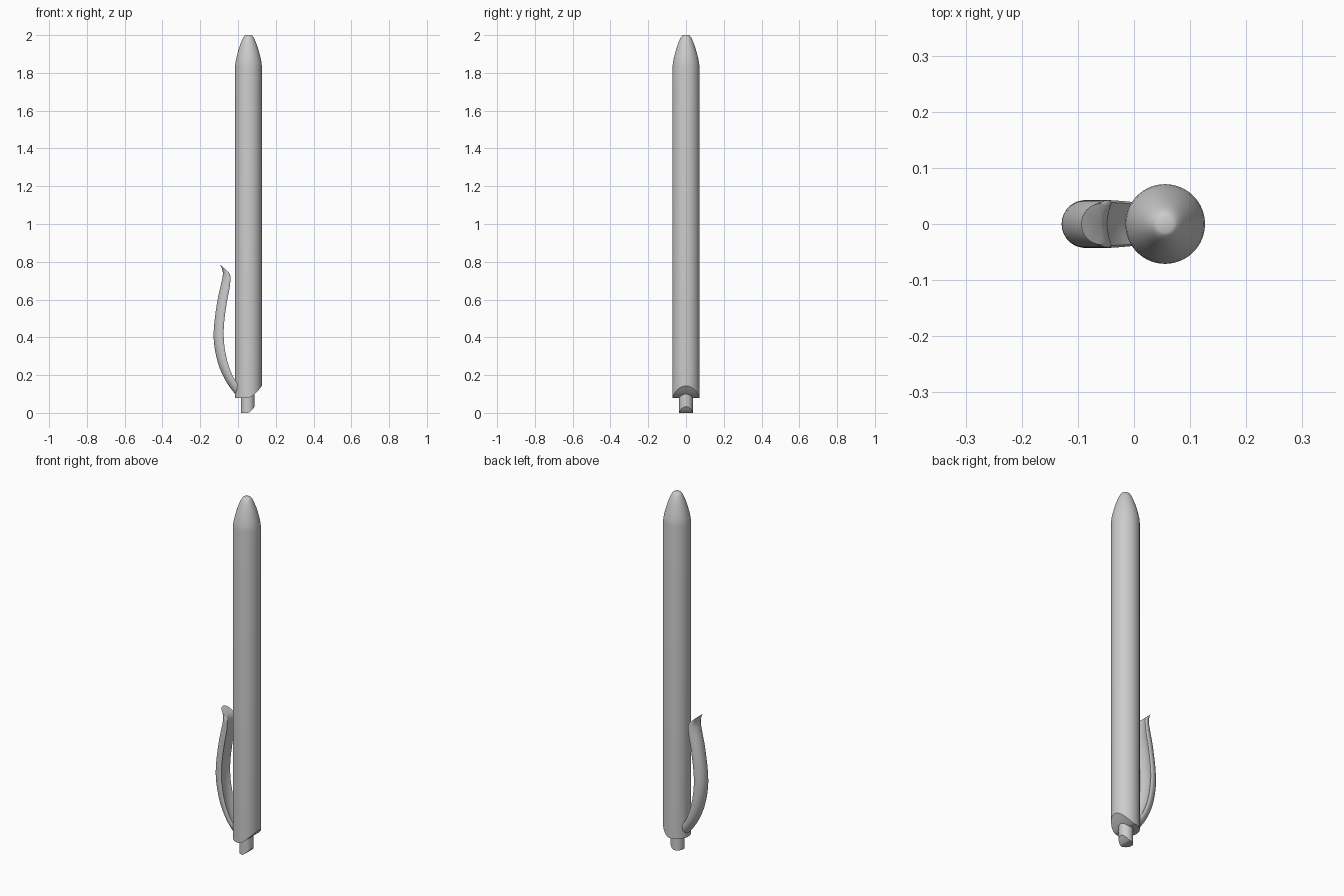
import bpy, bmesh, math
from mathutils import Vector

if "Cube" in bpy.data.objects:
    bpy.data.objects.remove(bpy.data.objects["Cube"])

grey = bpy.data.materials.new("plain grey")
grey.diffuse_color = (0.6, 0.6, 0.6, 1)
grey.use_nodes = True
grey.node_tree.nodes["Principled BSDF"].inputs["Base Color"].default_value = grey.diffuse_color


def finish(bm, name, angle=35):
    bmesh.ops.recalc_face_normals(bm, faces=bm.faces)
    me = bpy.data.meshes.new(name)
    bm.to_mesh(me)
    bm.free()
    ob = bpy.data.objects.new(name, me)
    bpy.context.collection.objects.link(ob)
    me.materials.append(grey)
    bpy.ops.object.select_all(action='DESELECT')
    ob.select_set(True)
    bpy.context.view_layer.objects.active = ob
    bpy.ops.object.shade_smooth_by_angle(angle=math.radians(angle))
    return ob


def bridge(bm, a, b):
    n = len(a)
    for i in range(n):
        bm.faces.new((a[i], a[(i + 1) % n], b[(i + 1) % n], b[i]))


def column(name, cx, profile, z0, rise, n=64):
    """Turned part whose bottom end curves upward toward +x."""
    bm = bmesh.new()
    rings = []
    r0 = profile[0][0]
    for k, (r, z) in enumerate([(r0, None)] + profile):
        ring = []
        for i in range(n):
            a = 2 * math.pi * i / n
            c, s = math.cos(a), math.sin(a)
            h = z0 + rise * max(0, c) ** 1.5 if k == 0 else z
            ring.append(bm.verts.new((cx + r * c, r * s, h)))
        rings.append(ring)
    for a, b in zip(rings, rings[1:]):
        bridge(bm, a, b)
    bm.faces.new(rings[-1])
    # curved bottom made of strips across y
    b = rings[0]
    h = n // 2
    bm.faces.new((b[0], b[1], b[n - 1]))
    for i in range(1, h - 1):
        bm.faces.new((b[i], b[i + 1], b[n - i - 1], b[n - i]))
    bm.faces.new((b[h - 1], b[h], b[h + 1]))
    return finish(bm, name)


# barrel with rounded nose
column("barrel", 0.0555,
       [(0.071, 0.2), (0.071, 1.835), (0.069, 1.855), (0.064, 1.88), (0.057, 1.908),
        (0.048, 1.938), (0.038, 1.965), (0.029, 1.985), (0.021, 1.996), (0.015, 2.0)],
       0.08, 0.063)

# push button
column("push_button", 0.052, [(0.036, 0.06), (0.036, 0.16)], 0.0, 0.033, 48)


# clip: swept half-round section between an outer and an inner curve
def spline(pts, steps=6):
    p = [Vector(q) for q in pts]
    p = [2 * p[0] - p[1]] + p + [2 * p[-1] - p[-2]]
    out = []
    for i in range(1, len(p) - 2):
        a, b, c, d = p[i - 1:i + 3]
        for k in range(steps):
            t = k / steps
            out.append(0.5 * (2 * b + (c - a) * t + (2 * a - 5 * b + 4 * c - d) * t * t
                              + (3 * b - a - 3 * c + d) * t ** 3))
    out.append(p[-2])
    return out


# outer x, outer z, inner x, inner z, half width
clip = [(0.005, 0.085, 0.02, 0.13, 0.034), (-0.022, 0.108, 0.0, 0.152, 0.039),
        (-0.066, 0.172, -0.03, 0.2, 0.042), (-0.105, 0.26, -0.058, 0.28, 0.043),
        (-0.127, 0.37, -0.074, 0.375, 0.043), (-0.126, 0.47, -0.074, 0.47, 0.043),
        (-0.108, 0.6, -0.059, 0.585, 0.043), (-0.088, 0.69, -0.044, 0.665, 0.043),
        (-0.08, 0.735, -0.04, 0.71, 0.043), (-0.085, 0.763, -0.042, 0.73, 0.041),
        (-0.094, 0.785, -0.05, 0.745, 0.037)]

section = []
for i in range(17):
    a = math.pi * (i / 16 - 0.5)
    section.append((math.sin(a), 0.12 + 0.88 * math.cos(a) ** 0.9 if 0 < i < 16 else 0.12))
section += [(0.9, 0.0), (0.5, 0.13), (0, 0.2), (-0.5, 0.13), (-0.9, 0.0)]

bm = bmesh.new()
rings = []
for ox, oz, ix, iz, w in spline(clip):
    rings.append([bm.verts.new((ix + (ox - ix) * u, y * w, iz + (oz - iz) * u))
                  for y, u in section])
for a, b in zip(rings, rings[1:]):
    bridge(bm, a, b)
bm.faces.new(rings[0])
bm.faces.new(rings[-1])
finish(bm, "pocket_clip", 50)
